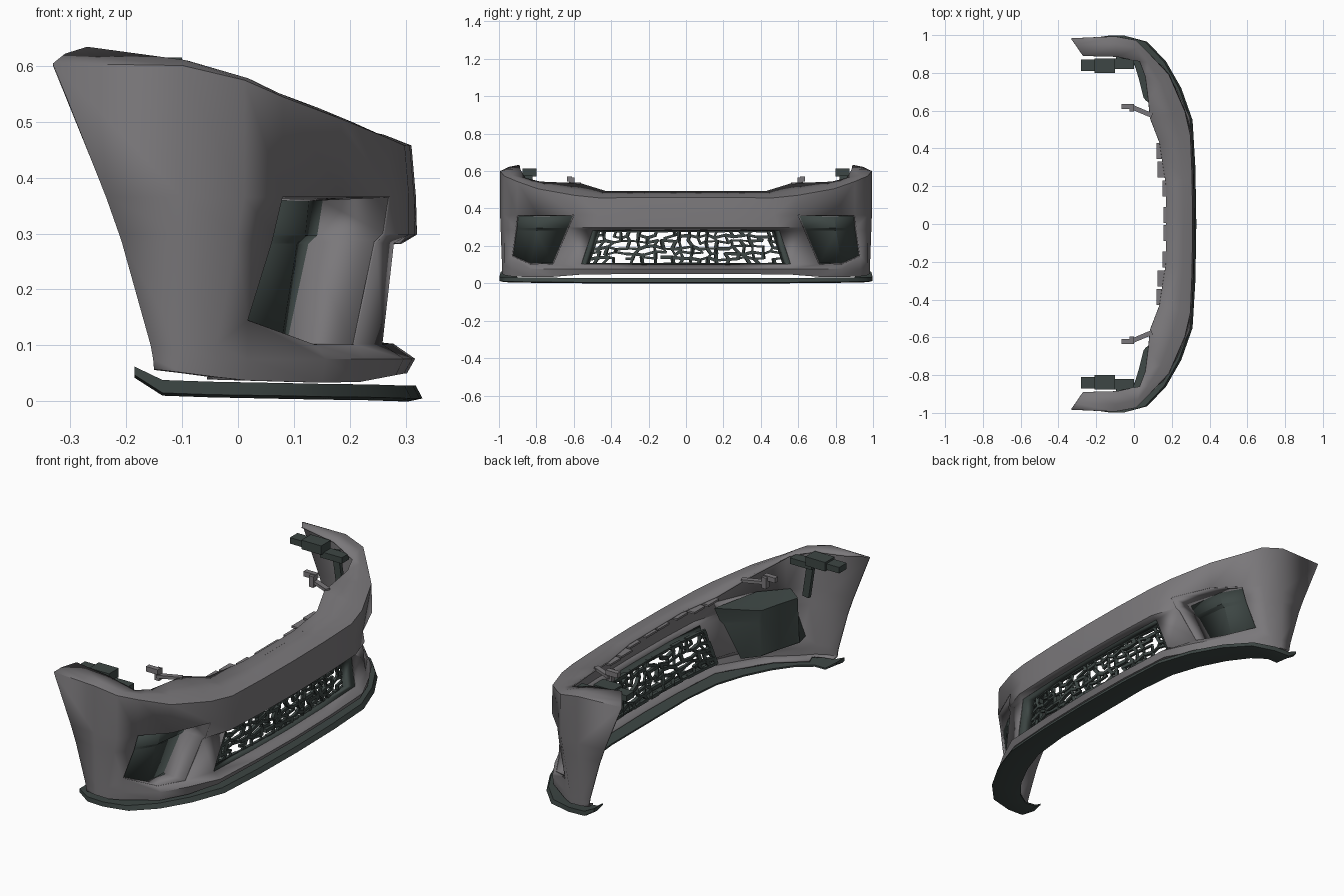
import bpy, bmesh, math, random
from mathutils import Vector, Matrix

random.seed(4)
if "Cube" in bpy.data.objects:
    bpy.data.objects.remove(bpy.data.objects["Cube"])


def material(name, rgb):
    m = bpy.data.materials.new(name)
    m.use_nodes = True
    m.diffuse_color = (*rgb, 1)
    bsdf = m.node_tree.nodes["Principled BSDF"]
    bsdf.inputs["Base Color"].default_value = (*rgb, 1)
    bsdf.inputs["Roughness"].default_value = 0.7
    return m


GREY = material("primer grey", (0.195, 0.187, 0.196))
DARK = material("dark plastic", (0.047, 0.062, 0.058))


def finish(name, bm, mat, mirror=True, thick=0.0, angle=38):
    """Turn a bmesh into a smooth-shaded object, mirrored across y."""
    bmesh.ops.recalc_face_normals(bm, faces=bm.faces)
    me = bpy.data.meshes.new(name)
    bm.to_mesh(me)
    bm.free()
    me.materials.append(mat)
    ob = bpy.data.objects.new(name, me)
    bpy.context.collection.objects.link(ob)
    bpy.ops.object.select_all(action="DESELECT")
    ob.select_set(True)
    bpy.context.view_layer.objects.active = ob
    bpy.ops.object.shade_smooth_by_angle(angle=math.radians(angle))
    if thick:
        s = ob.modifiers.new("thickness", "SOLIDIFY")
        s.thickness, s.offset = thick, 0
    if mirror:
        m = ob.modifiers.new("mirror", "MIRROR")
        m.use_axis = (False, True, False)
        m.use_clip = True
    return ob


def grid(rows, skip=lambda i, j: False, loop=False):
    """Quad surface through rows of points; skip leaves openings."""
    bm = bmesh.new()
    vs = [[bm.verts.new(p) for p in row] for row in rows]
    n = len(vs)
    for j in range(n if loop else n - 1):
        for i in range(len(vs[0]) - 1):
            if not skip(i, j):
                a, b = vs[j], vs[(j + 1) % n]
                bm.faces.new((a[i], a[i + 1], b[i + 1], b[i]))
    loose = [v for v in bm.verts if not v.link_faces]
    bmesh.ops.delete(bm, geom=loose, context="VERTS")
    return bm


def box(bm, lo, hi, turn=0, axis="Z"):
    lo, hi = Vector(lo), Vector(hi)
    mat = Matrix.Translation((lo + hi) / 2) @ Matrix.Rotation(turn, 4, axis)
    bmesh.ops.create_cube(bm, size=1, matrix=mat @ Matrix.Diagonal((*(hi - lo), 1)))


# Bumper stations from the centre to the wheel arch: plan position high and low
HIGH = [(.315, 0), (.312, .25), (.303, .47), (.27, .595), (.185, .79), (.078, .90), (.01, .97), (-.1, .99)]
LOW = [(.275, 0), (.27, .28), (.255, .56), (.205, .71), (.135, .83), (.015, .93), (-.04, .968), (-.1, .98)]
TOP = [.455, .455, .455, .468, .503, .542, .572, .598, .602]
BOTTOM = [.053, .053, .05, .038, .036, .04, .046, .054, .06]
LEVELS = [None, .075, .1, .285, .3, .365, None]
# Row offsets that form the lower lip and the brow above the grille
PUSH = [.025, .038, 0, -.012, .012, 0, -.008]


def skin_point(i, j):
    z = LEVELS[j] or (TOP[i] if j else BOTTOM[i])
    if i == len(HIGH):
        k = max(0, (z - .06) / .54)
        return Vector((-.15 - .18 * k ** 1.3, .98, z))
    t = min(1, max(0, (z - .1) / .27))
    p = Vector(LOW[i]).lerp(Vector(HIGH[i]), t)
    push = PUSH[j] * (1 if i < 3 else .5 if i < 5 else 0)
    lift = .045 if (i, j) == (5, 2) else 0
    return Vector((p.x + push, p.y, z + lift))


N = len(TOP)
skin = [[skin_point(i, j) for i in range(N)] for j in range(len(LEVELS))]


def is_grille(i, j):
    return i < 2 and j == 2


def is_fog(i, j):
    return 3 <= i < 5 and 2 <= j < 5


# Outer skin with the rounded upper ledge and lower return
ledge = [(.17, 0, .49), (.17, .2, .49), (.135, .43, .49), (.085, .56, .53), (.075, .66, .535),
         (.06, .78, .54), (.03, .86, .56), (-.09, .885, .605), (-.27, .89, .63)]
crown = [p.lerp(Vector(q), .35) + Vector((0, 0, .006)) for p, q in zip(skin[-1], ledge)]
lower = [p + Vector((-.07, 0 if p.y < .01 else -.03, .003)) if i < 6 else p + Vector((0, -.03, 0))
         for i, p in enumerate(skin[0])]
finish("bumper_skin",
       grid([lower] + skin + [crown, ledge], lambda i, j: is_grille(i, j - 1) or is_fog(i, j - 1)),
       GREY, thick=.008)

# Fog lamp recess: grey walls and a dark panel
DEPTH = {3: .12, 4: .06, 5: .012}
centre = sum((skin[j][i] for i in DEPTH for j in (2, 5)), Vector()) / 6


def recess(i, j, scale=.96, back=1):
    p = skin[j][i] - Vector((DEPTH[i] * back, 0, 0))
    return Vector((p.x, centre.y + (p.y - centre.y) * scale, centre.z + (p.z - centre.z) * scale))


ring = [(3, j) for j in range(2, 5)] + [(3, 5), (4, 5)] + [(5, j) for j in range(5, 2, -1)] + [(5, 2), (4, 2)]
walls = [[skin[j][i], recess(i, j)] for i, j in ring]
finish("fog_recess_walls", grid(walls, loop=True), GREY, thick=.004)
finish("fog_panel", grid([[recess(i, j) for i in DEPTH] for j in range(2, 6)]), DARK, thick=.006, angle=12)

# Dark housing that closes the recess from behind, with an upright rear face
REAR = {3: (.05, .67), 4: (.025, .77), 5: (-.005, .87)}
shell = []
for i, j in ring:
    front = recess(i, j, 1.06, 0) - Vector((.02, 0, 0))
    if i == 3:
        front += Vector((-.03, -.05, 0))
    x, y = REAR[i]
    rear = Vector((x, y, .13 if j == 2 else min(LEVELS[j], .355)))
    shell.append([front, front.lerp(rear, .88) + Vector((-.008, 0, 0)), rear])
bm = grid(shell, loop=True)
bm.verts.ensure_lookup_table()
bm.faces.new([bm.verts[k * 3 + 2] for k in range(len(ring))])
finish("fog_housing", bm, DARK)

# Grille surround sleeve
edge = [skin[3][i] for i in range(3)] + [skin[2][i] for i in (2, 1, 0)]
inner = [Vector((p.x - .04, p.y * .92, .193 + (p.z - .193) * .95)) for p in edge]
finish("grille_surround", grid([edge, inner]), DARK, thick=.006)

# Grille mesh: an irregular net of thin bars
net = bmesh.new()
bmesh.ops.create_grid(net, x_segments=21, y_segments=6, size=1)
for v in net.verts:
    u, w = v.co.x, v.co.y
    if abs(u) < .99:
        u += random.uniform(-.032, .032)
    if abs(w) < .99:
        w += random.uniform(-.11, .11)
    y = u * (.505 - .03 * w)
    v.co = (.25 - .11 * y * y + .008 * w, y, .191 + .089 * w)
bars = bmesh.new()
for e in net.edges:
    a, b = e.verts[0].co, e.verts[1].co
    if len(e.link_faces) == 2 and random.random() < .2:
        continue
    d = b - a
    m = Matrix.Translation((a + b) / 2) @ d.to_track_quat("X", "Y").to_matrix().to_4x4()
    wide = random.uniform(.010, .018)
    bmesh.ops.create_cube(bars, size=1, matrix=m @ Matrix.Diagonal((d.length + .008, wide, wide, 1)))
net.free()
finish("grille_mesh", bars, DARK, mirror=False)

# Front splitter: lip with a thin floor and upturned ends
outer = [(.33, 0), (.325, .3), (.31, .55), (.25, .72), (.17, .86), (.07, .965), (-.05, .997), (-.135, .997), (-.185, .99)]
inside = [(.2, 0), (.2, .3), (.18, .5), (.13, .64), (.065, .765), (-.01, .86), (-.08, .905), (-.14, .90), (-.185, .92)]
lift = [0, 0, 0, .002, .003, .005, .007, .01, .042]
sections = []
for (ox, oy), (ix, iy), h in zip(outer, inside, lift):
    tip = .02 if h < .04 else .012
    back = .012 if ox > 0 else 0
    sections.append([Vector((ox - back, oy, .008 + tip + h)), Vector((ox, oy, .005 + h)),
                     Vector((ox - 2 * back, oy * .98, h)), Vector((ix, iy, .012 + h)), Vector((ix, iy, .02 + h))])
bm = grid([list(r) for r in zip(*sections)], loop=True)
bm.verts.ensure_lookup_table()
bm.faces.new([bm.verts[k * len(outer) + len(outer) - 1] for k in range(5)])
finish("front_splitter", bm, DARK)

# Mounting brackets at the fender ends
bm = bmesh.new()
box(bm, (-.28, .81, .575), (-.19, .87, .605))
box(bm, (-.21, .80, .57), (-.1, .875, .615))
box(bm, (-.12, .82, .545), (.0, .875, .575))
box(bm, (-.08, .875, .37), (-.045, .895, .57), -.15, "Y")
finish("fender_bracket", bm, DARK)

# Headlight mounting tabs
bm = bmesh.new()
box(bm, (-.065, .61, .545), (0, .635, .57))
box(bm, (-.025, .595, .51), (.0, .625, .565))
box(bm, (-.02, .585, .525), (.10, .61, .54), -.4)
finish("headlight_tab", bm, GREY)

# Clip tabs along the upper rear edge
bm = bmesh.new()
for x, y in ((.155, .05), (.15, .19), (.125, .29), (.118, .39)):
    box(bm, (x, y - .045, .478), (x + .05, y + .04, .488))
finish("upper_clip_tabs", bm, GREY)
